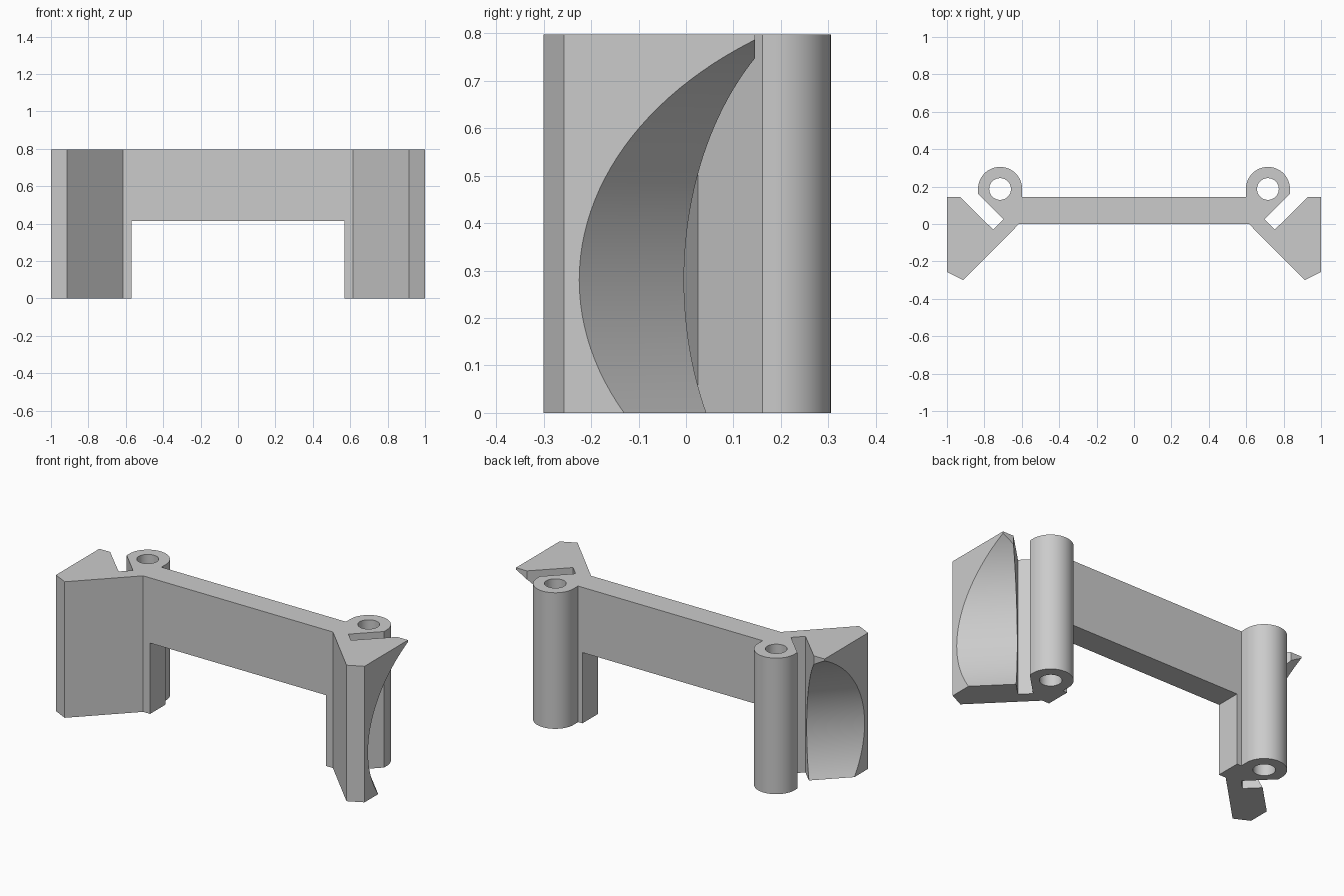
import bpy
import bmesh
from math import pi, radians, sin, cos, sqrt

HEIGHT = 0.797
RING_X, RING_Y, RING_R, HOLE_R = 0.716, 0.187, 0.118, 0.058

cube = bpy.data.objects.get("Cube")
if cube:
    bpy.data.objects.remove(cube)

grey = bpy.data.materials.new("light grey")
grey.use_nodes = True
color = (0.6, 0.6, 0.6, 1)
grey.diffuse_color = color
grey.node_tree.nodes["Principled BSDF"].inputs["Base Color"].default_value = color


def cut(target, cutter):
    """Subtract the active cutter from the target and discard it."""
    cutter.hide_render = True
    bpy.ops.object.select_all(action='DESELECT')
    target.select_set(True)
    bpy.context.view_layer.objects.active = target
    mod = target.modifiers.new("cut", 'BOOLEAN')
    mod.operation = 'DIFFERENCE'
    mod.solver = 'EXACT'
    mod.object = cutter
    bpy.ops.object.modifier_apply(modifier=mod.name)
    bpy.data.objects.remove(cutter)


# Half outline: front of the wing, slanted slot, hinge barrel, back of the beam
ring = [(RING_X + RING_R * cos(radians(a)), RING_Y + RING_R * sin(radians(a)))
        for a in range(0, 181, 5)]
half = [(0.615, 0), (0.913, -0.3), (1, -0.257), (1, 0.145), (0.93, 0.145),
        (0.753, -0.03), (0.698, 0.025), (RING_X + RING_R, 0.161)]
half += ring + [(RING_X - RING_R, 0.145)]
outline = half + [(-x, y) for x, y in reversed(half)]

# Bracket body extruded upwards
bm = bmesh.new()
base = bm.faces.new([bm.verts.new((x, y, 0)) for x, y in outline])
top = bmesh.ops.extrude_face_region(bm, geom=[base])["geom"]
bmesh.ops.translate(bm, vec=(0, 0, HEIGHT),
                    verts=[v for v in top if isinstance(v, bmesh.types.BMVert)])
bmesh.ops.recalc_face_normals(bm, faces=bm.faces)
mesh = bpy.data.meshes.new("bracket_body")
bm.to_mesh(mesh)
bm.free()
body = bpy.data.objects.new("bracket_body", mesh)
bpy.context.collection.objects.link(body)
mesh.materials.append(grey)

# Opening under the beam
bpy.ops.mesh.primitive_cube_add(size=1, location=(0, 0.07, 0.115))
opening = bpy.context.object
opening.name = "opening_cutter"
opening.scale = (1.14, 0.5, 0.6)
bpy.context.view_layer.update()
cut(body, opening)

for side in (1, -1):
    # Pin hole through each hinge barrel
    bpy.ops.mesh.primitive_cylinder_add(
        vertices=64, radius=HOLE_R, depth=2, location=(side * RING_X, RING_Y, 0.4))
    bpy.context.object.name = "pin_hole_cutter"
    cut(body, bpy.context.object)

    # Round recess through each wing, square to the slot
    along, across = 1.168, 0.81
    bpy.ops.mesh.primitive_cylinder_add(
        vertices=160, radius=0.62, depth=0.6,
        location=(side * (along + across) / sqrt(2), (along - across) / sqrt(2), 0.28),
        rotation=(pi / 2, 0, side * pi / 4))
    bpy.context.object.name = "wing_recess_cutter"
    cut(body, bpy.context.object)

bpy.ops.object.shade_smooth_by_angle(angle=radians(25))
